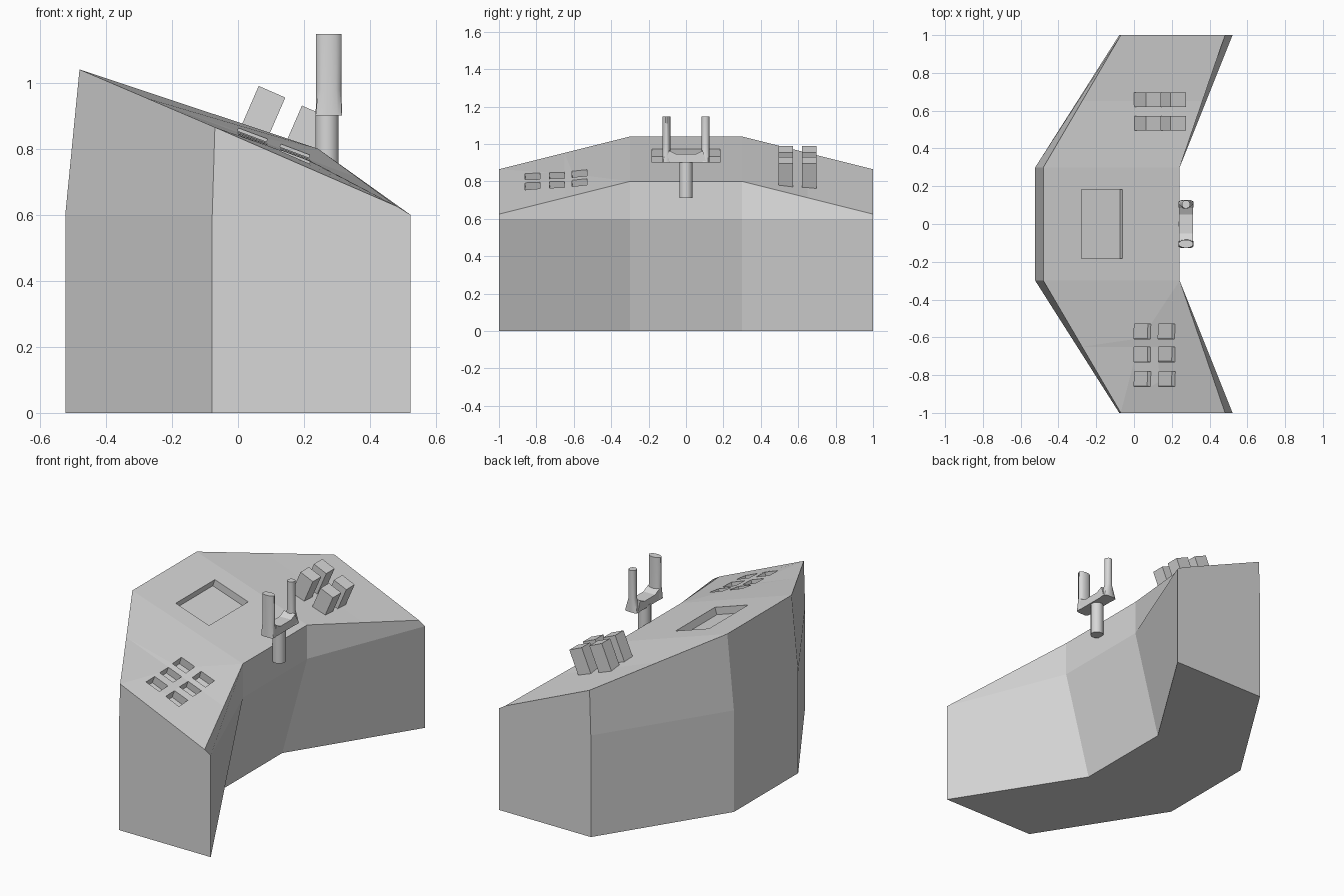
import bpy, bmesh, math
from mathutils import Vector, Matrix

if "Cube" in bpy.data.objects:
    bpy.data.objects.remove(bpy.data.objects["Cube"])

grey = bpy.data.materials.new("plain grey")
grey.diffuse_color = (0.68, 0.68, 0.68, 1)
grey.use_nodes = True
grey.node_tree.nodes["Principled BSDF"].inputs["Base Color"].default_value = grey.diffuse_color


def make(name, bm):
    bmesh.ops.recalc_face_normals(bm, faces=bm.faces)
    me = bpy.data.meshes.new(name)
    bm.to_mesh(me)
    bm.free()
    ob = bpy.data.objects.new(name, me)
    bpy.context.collection.objects.link(ob)
    me.materials.append(grey)
    return ob


def skin(rings):
    """Skin a list of equal-length rings and cap both ends."""
    bm = bmesh.new()
    vs = [[bm.verts.new(p) for p in r] for r in rings]
    n = len(vs[0])
    for a, b in zip(vs, vs[1:]):
        for i in range(n):
            bm.faces.new((a[i], a[(i + 1) % n], b[(i + 1) % n], b[i]))
    bm.faces.new(vs[0])
    bm.faces.new(vs[-1])
    return bm


def loft(name, rings):
    return make(name, skin(rings))


def box(name, size, matrix):
    bm = bmesh.new()
    bmesh.ops.create_cube(bm, size=1, matrix=matrix @ Matrix.Diagonal((*size, 1)))
    return make(name, bm)


def smooth(ob):
    bpy.ops.object.select_all(action='DESELECT')
    ob.select_set(True)
    bpy.context.view_layer.objects.active = ob
    bpy.ops.object.shade_smooth_by_angle(angle=math.radians(35))


# Console body: cross-sections swept from one wing end to the other,
# with the knee space undercut in the middle
def section(y):
    t = max(0, (abs(y) - 0.3) / 0.7)
    mix = lambda a, b: a + (b - a) * t
    xb, xf, foot = mix(-0.523, -0.078), mix(0.242, 0.522), mix(0.079, 0.522)
    top_back = (mix(-0.48, -0.07), y, mix(1.04, 0.865))
    top_front = (mix(0.242, 0.482), y, mix(0.80, 0.625))
    return [(xb, y, 0), (xb, y, 0.6), top_back, top_front, (xf, y, 0.6), (foot, y, 0)]


def top_z(x, y):
    b, f = section(y)[2:4]
    return b[2] + (f[2] - b[2]) * (x - b[0]) / (f[0] - b[0])


def top_frame(x, y):
    """Local frame lying on the sloping top surface."""
    e = 0.01
    u = Vector((2 * e, 0, top_z(x + e, y) - top_z(x - e, y))).normalized()
    v = Vector((0, 2 * e, top_z(x, y + e) - top_z(x, y - e)))
    n = u.cross(v).normalized()
    v = n.cross(u)
    m = Matrix((u, v, n)).transposed().to_4x4()
    m.translation = (x, y, top_z(x, y))
    return m


bm = skin([section(y) for y in (-1, -0.65, -0.3, 0.3, 0.65, 1)])
# Merge the split wing walls, keeping the extra edge only across the twisted top
in_mid = lambda v: abs(abs(v.co.y) - 0.65) < 0.01
extra = [e for e in bm.edges if all(in_mid(v) for v in e.verts)
         and any(v.co.z < 0.61 for v in e.verts)]
bmesh.ops.dissolve_edges(bm, edges=extra, use_verts=False)
bmesh.ops.dissolve_verts(bm, verts=[v for v in bm.verts if in_mid(v) and v.co.z < 0.61])
body = make("console_body", bm)

# Recesses: one screen well and a grid of button wells
wells = [(-0.17, 0, 0.23, 0.365)]
wells += [(x, y, 0.093, 0.08) for x in (0.043, 0.172) for y in (-0.57, -0.69, -0.82)]
depth = 0.042
for x, y, sx, sy in wells:
    m = top_frame(x, y) @ Matrix.Translation((0, 0, 0.1 - depth))
    cutter = box("well_cutter", (sx, sy, 0.2), m)
    cutter.hide_render = True
    mod = body.modifiers.new("well", 'BOOLEAN')
    mod.operation = 'DIFFERENCE'
    mod.solver = 'EXACT'
    mod.object = cutter
    bpy.context.view_layer.objects.active = body
    bpy.ops.object.modifier_apply(modifier=mod.name)
    bpy.data.objects.remove(cutter)

# Lever blocks standing on the far wing
tilt = Matrix.Rotation(math.radians(23.5), 4, 'Y')
for x, z in ((0.103, 0.9725), (0.234, 0.913)):
    for y in (0.533, 0.658):
        m = Matrix.Translation((x, y, z)) @ tilt @ Matrix.Translation((0, 0, -0.095))
        box("lever_block", (0.088, 0.078, 0.19), m)

# Control yoke: stem, crossbar, flared shoulders, one flat and one round prong
cx = 0.275


def oval(x, y, z, rx, ry, n=16, square=False):
    pts = []
    for i in range(n):
        a = 2 * math.pi * (i + 0.5) / n
        c, s = math.cos(a), math.sin(a)
        k = 1 / max(abs(c), abs(s)) if square else 1
        pts.append((x + rx * c * k, y + ry * s * k, z))
    return pts


smooth(loft("yoke_stem", [oval(0.27, 0, 0.71, 0.036, 0.036, 12),
                          oval(0.27, 0, 0.91, 0.036, 0.036, 12)]))

# Crossbar profile with a dipped middle
profile = [(-0.11, 0.9), (0.11, 0.9), (0.09, 0.965), (0.05, 0.945),
           (-0.05, 0.945), (-0.09, 0.965)]
loft("yoke_crossbar", [[(x, y, z) for y, z in profile] for x in (cx - 0.038, cx + 0.038)])

for name, y, rx in (("flat_prong", -0.105, 0.039), ("round_prong", 0.104, 0.022)):
    smooth(loft(name, [oval(cx, y, 0.9, 0.04, 0.022, square=True),
                       oval(cx, y, 0.98, rx, 0.022),
                       oval(cx, y, 1.147, rx, 0.022)]))
